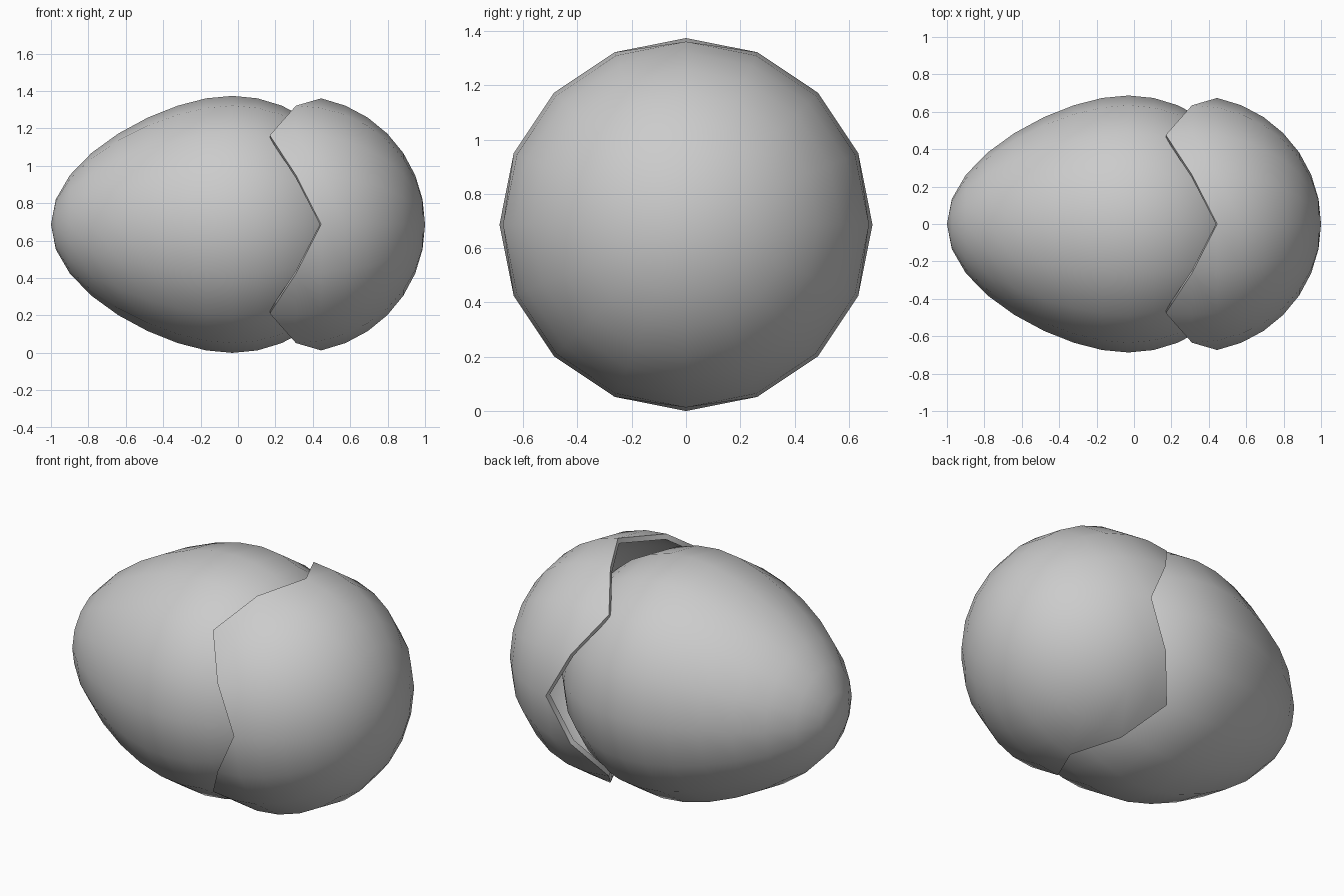
import bpy, bmesh, math

cube = bpy.data.objects.get("Cube")
if cube:
    bpy.data.objects.remove(cube, do_unlink=True)

SIDES, STEPS = 16, 8
RADIUS = 0.687      # radius at the widest ring
BLUNT = 0.69        # length of the round end
TAPER = 0.28        # extra length of the pointed end

grey = bpy.data.materials.new("shell grey")
grey.use_nodes = True
colour = (0.6, 0.6, 0.6, 1)
grey.diffuse_color = colour
grey.node_tree.nodes["Principled BSDF"].inputs["Base Color"].default_value = colour


def egg_point(row, col):
    """Point on the egg; row 0 is the widest ring, negative rows go to the point."""
    a = math.radians(90 * row / STEPS)
    t, r = math.sin(a), RADIUS * math.cos(a)
    x = BLUNT * t if row >= 0 else BLUNT * t - TAPER * abs(t) ** 2.4
    turn = math.tau * col / SIDES
    return x, r * math.cos(turn), r * math.sin(turn)


def make_egg(name, x, first_row):
    """Egg surface that begins at first_row(col) in every column."""
    bm = bmesh.new()
    grid = {}
    for col in range(SIDES):
        for row in range(first_row(col), STEPS + 1):
            grid[row, col] = bm.verts.new(egg_point(row, col))
    for col in range(SIDES):
        nxt = (col + 1) % SIDES
        for row in range(-STEPS, STEPS):
            corners = [(row, col), (row + 1, col), (row + 1, nxt), (row, nxt)]
            verts = [grid[c] for c in corners if c in grid]
            if len(verts) > 2:
                bm.faces.new(verts)
    bmesh.ops.remove_doubles(bm, verts=bm.verts, dist=0.001)
    bmesh.ops.recalc_face_normals(bm, faces=bm.faces)
    # Keep normals pointing away from the long axis
    if sum(f.normal.dot(f.calc_center_median()) for f in bm.faces) < 0:
        bmesh.ops.reverse_faces(bm, faces=bm.faces)
    mesh = bpy.data.meshes.new(name)
    bm.to_mesh(mesh)
    bm.free()
    mesh.materials.append(grey)
    obj = bpy.data.objects.new(name, mesh)
    obj.location = (x, 0, RADIUS)
    bpy.context.collection.objects.link(obj)
    return obj


# Whole egg
egg = make_egg("egg_body", -0.03, lambda col: -STEPS)

# Loose shell cap with a zigzag broken rim
cap = make_egg("shell_cap", 0.31, lambda col: abs(col % 4 - 2) - 1)
wall = cap.modifiers.new("shell wall", "SOLIDIFY")
wall.thickness = 0.03
wall.offset = -1

# Smooth surfaces with a crisp rim
for obj in (egg, cap):
    bpy.ops.object.select_all(action="DESELECT")
    obj.select_set(True)
    bpy.context.view_layer.objects.active = obj
    bpy.ops.object.shade_smooth_by_angle(angle=math.radians(40))
# Sharpen the rim where the wall begins
wall.edge_crease_rim = 1.0
for edge in cap.data.edges:
    uses = sum(edge.key in p.edge_keys for p in cap.data.polygons)
    edge.use_edge_sharp = uses == 1
